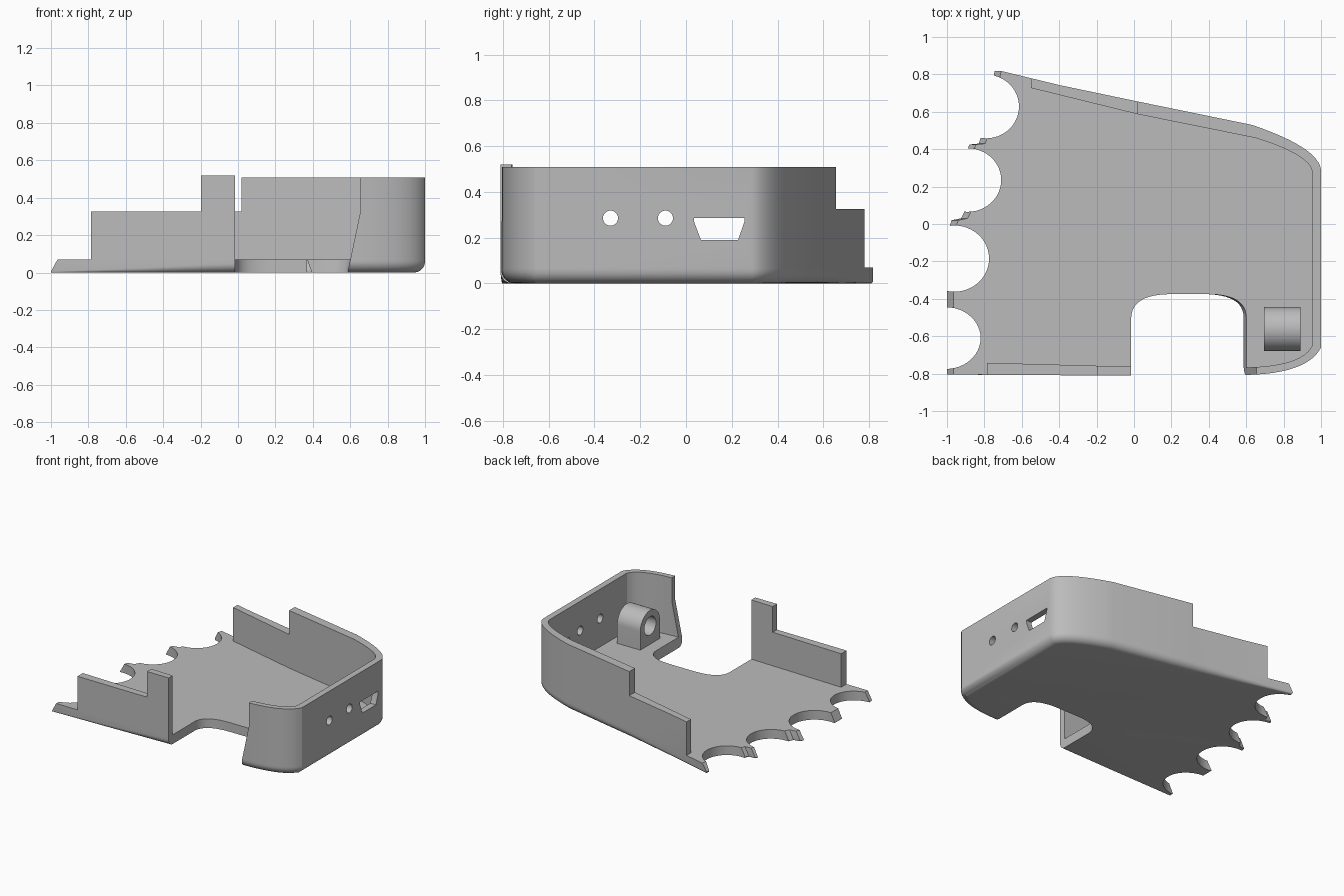
import bpy, bmesh, math
from mathutils import Vector

old = bpy.data.objects.get("Cube")
if old:
    bpy.data.objects.remove(old, do_unlink=True)

grey = bpy.data.materials.new("plain grey")
grey.use_nodes = True
COLOUR = (0.5, 0.5, 0.5, 1)
grey.diffuse_color = COLOUR
grey.node_tree.nodes["Principled BSDF"].inputs["Base Color"].default_value = COLOUR

FLOOR, LOW, RIM, TOP = 0.07, 0.325, 0.508, 0.52


def loft(name, rings):
    """Closed solid through rings of matching points."""
    bm = bmesh.new()
    loops = [[bm.verts.new(p) for p in ring] for ring in rings]
    n = len(loops[0])
    for a, b in zip(loops, loops[1:]):
        for i in range(n):
            j = (i + 1) % n
            bm.faces.new((a[i], a[j], b[j], b[i]))
    bm.faces.new(loops[0][::-1])
    bm.faces.new(loops[-1])
    bmesh.ops.recalc_face_normals(bm, faces=bm.faces)
    mesh = bpy.data.meshes.new(name)
    bm.to_mesh(mesh)
    bm.free()
    mesh.materials.append(grey)
    obj = bpy.data.objects.new(name, mesh)
    bpy.context.collection.objects.link(obj)
    return obj


def prism(name, pts, lo, hi, axis="z"):
    """Extrude a flat outline along z, or a (y, z) outline along x."""
    if axis == "z":
        return loft(name, [[(x, y, h) for x, y in pts] for h in (lo, hi)])
    return loft(name, [[(h, y, z) for y, z in pts] for h in (lo, hi)])


def box(name, x0, x1, y0, y1, z0, z1):
    return prism(name, [(x0, y0), (x1, y0), (x1, y1), (x0, y1)], z0, z1)


def ellipse(cx, cy, rx, ry, n=48, start=0, sweep=2 * math.pi):
    return [(cx + rx * math.cos(start + sweep * i / n),
             cy + ry * math.sin(start + sweep * i / n)) for i in range(n)]


def bend(p0, c, p1, n=12):
    """Rounded corner from p0 to p1 pulled towards c."""
    p0, c, p1 = Vector(p0), Vector(c), Vector(p1)
    return [tuple(p0 * (1 - t) ** 2 + c * 2 * t * (1 - t) + p1 * t * t)
            for t in (i / n for i in range(n + 1))]


def cut(obj, tool):
    mod = obj.modifiers.new("cut", "BOOLEAN")
    mod.operation, mod.solver, mod.object = "DIFFERENCE", "EXACT", tool
    bpy.context.view_layer.objects.active = obj
    bpy.ops.object.modifier_apply(modifier=mod.name)
    bpy.data.objects.remove(tool, do_unlink=True)


def smooth(obj):
    bpy.ops.object.select_all(action="DESELECT")
    obj.select_set(True)
    bpy.context.view_layer.objects.active = obj
    bpy.ops.object.shade_smooth_by_angle(angle=math.radians(30))


# Outer outline, counter-clockwise, with the stepped left edge last
shell = ([(-0.5, -0.808), (-0.015, -0.811)]
         + bend((0.6, -0.807), (0.93, -0.80), (1, -0.66))
         + bend((1, 0.29), (0.985, 0.41), (0.63, 0.53))
         + [(0.02, 0.655), (-0.4, 0.743)])
left_edge = [(-0.745, 0.818), (-0.82, 0.46), (-0.83, 0.43), (-0.88, 0.425),
             (-0.89, 0.4), (-0.91, 0.06), (-0.925, 0.03), (-0.975, 0.02),
             (-0.985, -0.01), (-1, -0.3), (-1, -0.805)]
outline = [Vector(p) for p in shell + left_edge]
count = len(outline)


def inward(i):
    t = (outline[(i + 1) % count] - outline[i - 1]).normalized()
    return Vector((-t.y, t.x))


def radius(p):
    """Bottom rounding fades out towards the left."""
    return 0.06 * max(0.08, min(1, (p.x + 1) / 1.2))


rings = []
for k in range(9):
    a = k / 8 * math.pi / 2
    ring = []
    for i, p in enumerate(outline):
        r = radius(p)
        q = p + inward(i) * r * (1 - math.sin(a))
        ring.append((q.x, q.y, r * (1 - math.cos(a))))
    rings.append(ring)
# Left tips lean inward up to the floor top, walls go straight up
for z in (FLOOR, TOP):
    rings.append([(p.x + (0.035 if i >= len(shell) else 0), p.y, z)
                  for i, p in enumerate(outline)])
tray = loft("tray", rings)

# Hollow inside, open to the left of both walls
cavity = ([(-0.785, -0.9), (-0.785, -0.742), (-0.015, -0.763)]
          + bend((0.6, -0.767), (0.9, -0.76), (0.953, -0.65))
          + bend((0.953, 0.28), (0.94, 0.37), (0.65, 0.46))
          + [(0.02, 0.587), (-0.55, 0.727), (-0.55, 1), (-1.2, 1), (-1.2, -0.9)])
cut(tray, prism("cavity", cavity, FLOOR, 0.8))

# Stepped wall heights
cut(tray, box("back_step", -1.3, 0.018, 0.1, 1.2, LOW, 0.9))
cut(tray, box("front_step", -1.3, -0.198, -1.2, 0, LOW, 0.9))
cut(tray, box("rim_trim", 0.005, 1.3, -1.2, 1.2, RIM, 0.9))

# Front opening with a leaning right side
opening = ([(-0.015, -0.95)] + bend((-0.015, -0.5), (-0.01, -0.375), (0.2, -0.375))
           + bend((0.37, -0.375), (0.585, -0.375), (0.585, -0.5)) + [(0.585, -0.95)])
levels = [(-0.1, -0.02), (0.33, 0.07), (0.8, 0.07)]
cut(tray, loft("opening", [[(x + (lean if x > 0.4 else 0), y, z) for x, y in opening]
                           for z, lean in levels]))

# Four scallops along the left edge
for cx, cy, rx, ry in [(-0.79, 0.628, 0.175, 0.17), (-0.89, 0.235, 0.18, 0.17),
                       (-0.96, -0.185, 0.185, 0.177), (-1.005, -0.61, 0.185, 0.165)]:
    cut(tray, prism("scallop", ellipse(cx, cy, rx, ry), -0.1, 0.3))

# Two round holes and a tapered socket in the right wall
for y in (-0.33, -0.09):
    cut(tray, prism("port", ellipse(y, 0.285, 0.033, 0.033, 32), 0.85, 1.1, "x"))
cut(tray, prism("socket", [(0.065, 0.19), (0.228, 0.19), (0.255, 0.27), (0.255, 0.285),
                           (0.035, 0.285), (0.035, 0.27)], 0.85, 1.1, "x"))
smooth(tray)

# Round-topped bracket with a bore
MID, AXIS, R = -0.562, 0.21, 0.118
arch = ([(MID - R, FLOOR - 0.01), (MID + R, FLOOR - 0.01)]
        + ellipse(MID, AXIS, R, R, 24, 0, math.pi) + [(MID - R, AXIS)])
bracket = prism("bracket", arch, 0.695, 0.89, "x")
cut(bracket, prism("bore", ellipse(MID, AXIS, 0.07, 0.07, 32), 0.6, 0.94, "x"))
smooth(bracket)
